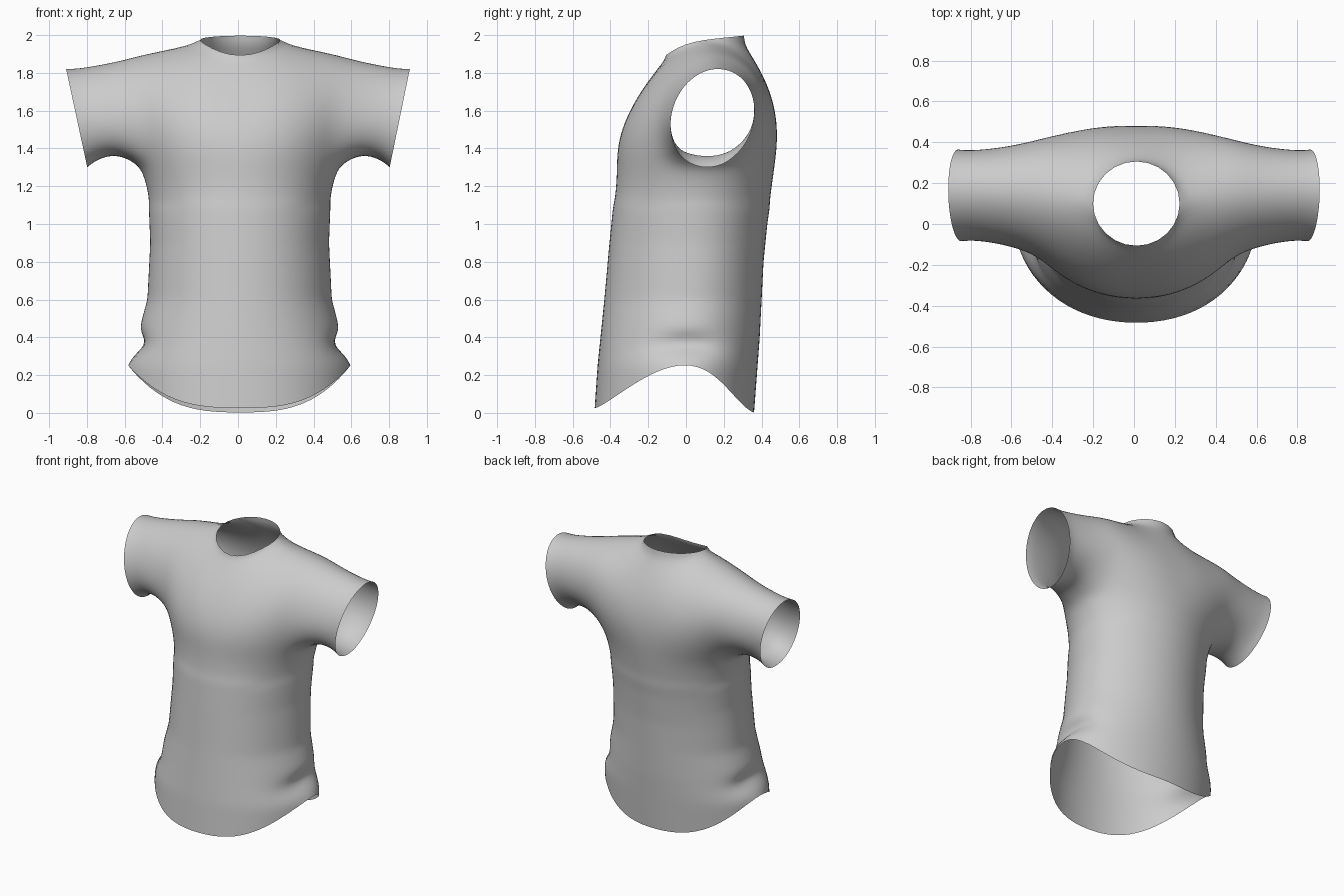
import bpy
import bmesh
from math import sin, cos, pi, radians, atan2, exp
from mathutils import Vector, Matrix

if "Cube" in bpy.data.objects:
    bpy.data.objects.remove(bpy.data.objects["Cube"], do_unlink=True)

# Body profiles: (height, value)
HALF_WIDTH = [(0, .59), (.25, .592), (.4, .545), (.6, .49), (.9, .475), (1.1, .483), (1.2, .5), (1.3, .53)]
FRONT = [(0, -.487), (.25, -.47), (.6, -.434), (.9, -.407), (1.2, -.377), (1.3, -.372)]
BACK = [(0, .362), (.4, .392), (.8, .412), (1.0, .432), (1.2, .462), (1.3, .475)]
ARMPIT = 1.3
STEP = radians(9)
HALF = 20            # columns from centre front to centre back
ARM_F, ARM_B = 7, 13  # columns that run into the armhole
NECK = 3             # columns that end on the neckline
ROWS, YOKE, SLEEVE = 30, 12, 10


def sample(table, z):
    if z <= table[0][0]:
        return table[0][1]
    for (z0, v0), (z1, v1) in zip(table, table[1:]):
        if z <= z1:
            return v0 + (v1 - v0) * (z - z0) / (z1 - z0)
    return table[-1][1]


def ring(k, z):
    """Point on the body at column k and height z, with a fold at the side."""
    a = k * STEP
    f, b = sample(FRONT, z), sample(BACK, z)
    pinch = .055 * exp(-((z - .365) / .055) ** 2) * sin(a) ** 8
    x = (sample(HALF_WIDTH, z) - pinch) * sin(a)
    y = (f + b) / 2 - (b - f) / 2 * cos(a) + .04 * sin(a) ** 4
    return Vector((x if 0 < k < HALF else 0, y, z))


def hem(k):
    a = k * STEP
    low = .025 if k < HALF / 2 else .002
    return low + (.255 - low) * sin(a) ** 3


def top_point(i, side):
    """Neckline or shoulder seam end of a yoke column; side -1 front, 1 back."""
    if i <= NECK:
        p = i / NECK * pi / 2
        c = cos(p)
        lift = .022 * c if side > 0 else -.09 * c * c
        return Vector((.222 * sin(p), .1 + side * .216 * c, 1.976 + lift))
    t = (i - NECK) / (ARM_F - NECK)
    return Vector((.222 + .27 * t, .1 + .05 * t, 1.976 - .062 * t ** .8))


def yoke_column(i, side):
    """Curve from armpit height up to the neckline or shoulder."""
    p0 = ring(i if side < 0 else HALF - i, ARMPIT)
    p3 = top_point(i, side)
    t = i / ARM_F
    u = cos(min(i / NECK, 1) * pi / 2)
    if side < 0:
        p1 = p0 + Vector((0, -.02 - .13 * t, .22 + .08 * t))
        p2 = p3 + Vector((0, -.21 + .13 * u, -.05 + .03 * t - .09 * u))
    else:
        p1 = p0 + Vector((0, .04 + .24 * t, .33 - .05 * t))
        p2 = p3 + Vector((0, .26 - .17 * u, -.02 - .18 * u))
    pts = []
    for j in range(YOKE + 1):
        s = j / YOKE
        r = 1 - s
        pts.append(p0 * r ** 3 + p1 * (3 * r * r * s) + p2 * (3 * r * s * s) + p3 * s ** 3)
    return pts


def add_grid(bm, columns):
    grid = [[bm.verts.new(p) for p in col] for col in columns]
    for a, b in zip(grid, grid[1:]):
        for j in range(len(a) - 1):
            bm.faces.new((a[j], b[j], b[j + 1], a[j + 1]))


bm = bmesh.new()

# Body from hem to armpit
body = []
for k in range(HALF + 1):
    h = hem(k)
    body.append([ring(k, h + (ARMPIT - h) * j / ROWS) for j in range(ROWS + 1)])
add_grid(bm, body)

# Front and back yoke
front = [yoke_column(i, -1) for i in range(ARM_F + 1)]
back = [yoke_column(i, 1) for i in range(ARM_F + 1)]
add_grid(bm, front)
add_grid(bm, back)

# Sleeve swept from the armhole loop to the cuff
armhole = front[-1] + back[-1][-2::-1]
armhole += [ring(k, ARMPIT) for k in range(ARM_B - 1, ARM_F - 1, -1)]
sleeve = []
for p in armhole:
    a = atan2((p.z - 1.58) / .28, (p.y - .13) / .26)
    cuff = Vector((.855 + .055 * sin(a), .14 + .224 * cos(a) + .03 * sin(a), 1.56 + .262 * sin(a)))
    strip = []
    for j in range(SLEEVE + 1):
        s = j / SLEEVE
        e = 1 - (1 - s) ** 2
        q = p.lerp(cuff, e)
        q.x = p.x + (cuff.x - p.x) * s
        q.z += sin(pi * s) * (.06 * max(0, -sin(a)) + .012 * max(0, sin(a)))
        strip.append(q)
    sleeve.append(strip)
add_grid(bm, sleeve)

# Other half
bmesh.ops.remove_doubles(bm, verts=bm.verts, dist=.0005)
bmesh.ops.mirror(bm, geom=bm.verts[:] + bm.edges[:] + bm.faces[:],
                 matrix=Matrix.Identity(4), merge_dist=.0005, axis="X")
bmesh.ops.remove_doubles(bm, verts=bm.verts, dist=.0005)

# Relax the cloth around the yoke and armholes, keeping the open edges
soft = [v for v in bm.verts if not v.is_boundary and v.co.z > 1.1]
for _ in range(5):
    bmesh.ops.smooth_vert(bm, verts=soft, factor=.5, use_axis_x=True, use_axis_y=True, use_axis_z=True)

# The body hangs slightly towards its left between the sleeves
for v in bm.verts:
    v.co.x += .012 * max(0, 1 - (v.co.x / .9) ** 2)

bmesh.ops.recalc_face_normals(bm, faces=bm.faces)
probe = max(bm.faces, key=lambda f: -f.calc_center_median().y)
if probe.normal.y > 0:
    bmesh.ops.reverse_faces(bm, faces=bm.faces)
for f in bm.faces:
    f.smooth = True

mesh = bpy.data.meshes.new("shirt")
bm.to_mesh(mesh)
bm.free()
shirt = bpy.data.objects.new("shirt", mesh)
bpy.context.collection.objects.link(shirt)
subd = shirt.modifiers.new("soften", "SUBSURF")
subd.levels = subd.render_levels = 1

# Plain grey cloth
GREY = (.6, .6, .6, 1)
cloth = bpy.data.materials.new("grey cloth")
cloth.use_nodes = True
cloth.diffuse_color = GREY
cloth.node_tree.nodes["Principled BSDF"].inputs["Base Color"].default_value = GREY
mesh.materials.append(cloth)
